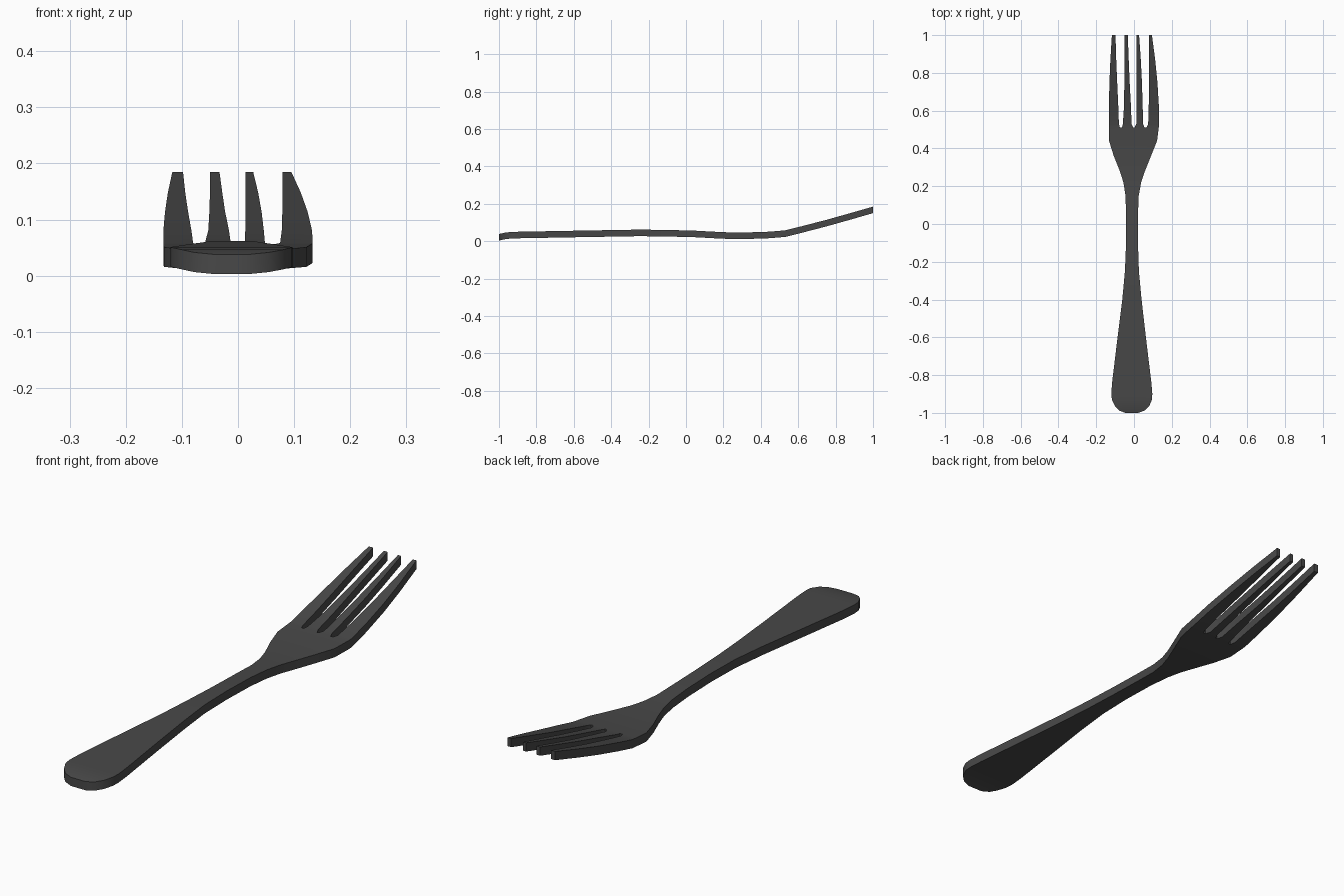
import bpy, bmesh

cube = bpy.data.objects.get("Cube")
if cube:
    bpy.data.objects.remove(cube)

mat = bpy.data.materials.new("dark_grey_metal")
mat.use_nodes = True
GREY = (0.065, 0.065, 0.065, 1)
mat.diffuse_color = GREY
mat.node_tree.nodes["Principled BSDF"].inputs["Base Color"].default_value = GREY

THICK = 0.035

# Side profile of the underside: (y, z)
PROFILE = [(-1, 0.003), (-.975, .01), (-.93, .015), (-.6, .021), (-.25, .027),
           (0, .024), (.2, .013), (.3, .011), (.45, .016), (.53, .023),
           (.7, .065), (.85, .107), (1, .15)]

# Plan outline of handle, neck and head: (y, left edge, right edge)
OUTLINE = [(-1, -.045, .022), (-.988, -.078, .055), (-.965, -.1, .08),
           (-.93, -.117, .095), (-.9, -.12, .097), (-.84, -.116, .092),
           (-.6, -.087, .063), (-.4, -.062, .04), (-.25, -.048, .026),
           (-.1, -.042, .021), (.05, -.042, .021), (.15, -.045, .025),
           (.22, -.056, .038), (.28, -.075, .058), (.36, -.107, .09),
           (.44, -.132, .122)]

# Tine edges, left to right in pairs, at each station along the tines
TINES = [(.51, (-.133, -.074, -.064, -.004, .003, .056, .066, .131)),
         (.53, (-.133, -.08, -.059, -.013, .012, .048, .075, .133)),
         (.62, (-.133, -.083, -.053, -.016, .013, .046, .078, .132)),
         (.75, (-.13, -.089, -.051, -.023, .013, .042, .079, .124)),
         (.87, (-.125, -.094, -.05, -.028, .013, .036, .079, .112)),
         (1, (-.117, -.098, -.05, -.033, .013, .027, .079, .095))]


def height(y):
    for (y0, z0), (y1, z1) in zip(PROFILE, PROFILE[1:]):
        if y <= y1:
            return z0 + (z1 - z0) * (y - y0) / (y1 - y0)
    return PROFILE[-1][1]


# Spread the head's columns across each handle station
base = TINES[0][1]
share = [(x - base[0]) / (base[-1] - base[0]) for x in base]
stations = [(y, [a + (b - a) * s for s in share]) for y, a, b in OUTLINE] + TINES

# Flat sheet with open slots between the tines
bm = bmesh.new()
rows = [[bm.verts.new((x, y, height(y))) for x in xs] for y, xs in stations]
for i, (lower, upper) in enumerate(zip(rows, rows[1:])):
    on_tines = i >= len(OUTLINE)
    for c in range(len(share) - 1):
        if not (on_tines and c % 2):
            bm.faces.new((lower[c], lower[c + 1], upper[c + 1], upper[c]))

# Thicken the sheet upward
result = bmesh.ops.extrude_face_region(bm, geom=bm.faces[:], use_keep_orig=True)
top = [g for g in result["geom"] if isinstance(g, bmesh.types.BMVert)]
bmesh.ops.translate(bm, verts=top, vec=(0, 0, THICK))
bmesh.ops.recalc_face_normals(bm, faces=bm.faces[:])

mesh = bpy.data.meshes.new("fork")
bm.to_mesh(mesh)
bm.free()
mesh.materials.append(mat)
fork = bpy.data.objects.new("fork", mesh)
bpy.context.collection.objects.link(fork)
bpy.context.view_layer.objects.active = fork
fork.select_set(True)
bpy.ops.object.shade_smooth_by_angle(angle=0.5)
